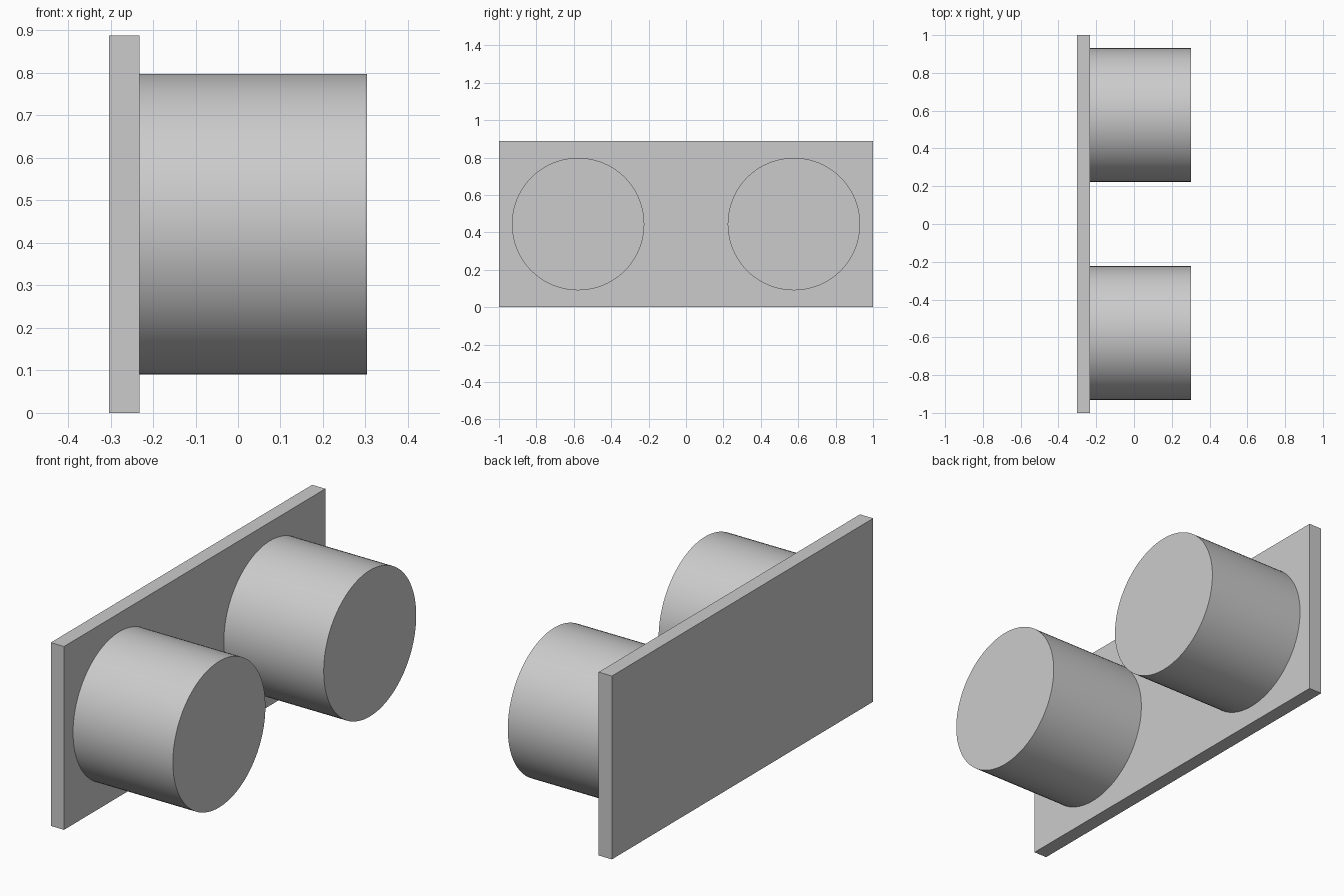
import bpy
import math

cube = bpy.data.objects.get("Cube")
if cube:
    bpy.data.objects.remove(cube, do_unlink=True)

# Single neutral material
grey = bpy.data.materials.new("light_grey")
grey.use_nodes = True
color = (0.6, 0.6, 0.6, 1.0)
grey.diffuse_color = color
grey.node_tree.nodes["Principled BSDF"].inputs["Base Color"].default_value = color

HEIGHT = 0.888
BACK, FACE, TIP = -0.303, -0.232, 0.303


def finish(name):
    obj = bpy.context.object
    obj.name = name
    obj.data.materials.append(grey)
    return obj


# Upright mounting plate
bpy.ops.mesh.primitive_cube_add(size=1, location=((BACK + FACE) / 2, 0, HEIGHT / 2))
plate = finish("mounting_plate")
plate.scale = (FACE - BACK, 2, HEIGHT)
bpy.ops.object.transform_apply(location=False, rotation=False, scale=True)

# Pair of round pegs standing out from the plate
for name, side in (("front_peg", -1), ("back_peg", 1)):
    bpy.ops.mesh.primitive_cylinder_add(
        vertices=96, radius=0.354, depth=TIP - FACE,
        location=((FACE + TIP) / 2, side * 0.577, HEIGHT / 2),
        rotation=(0, math.pi / 2, 0))
    finish(name)
    bpy.ops.object.shade_smooth_by_angle(angle=math.radians(30))
